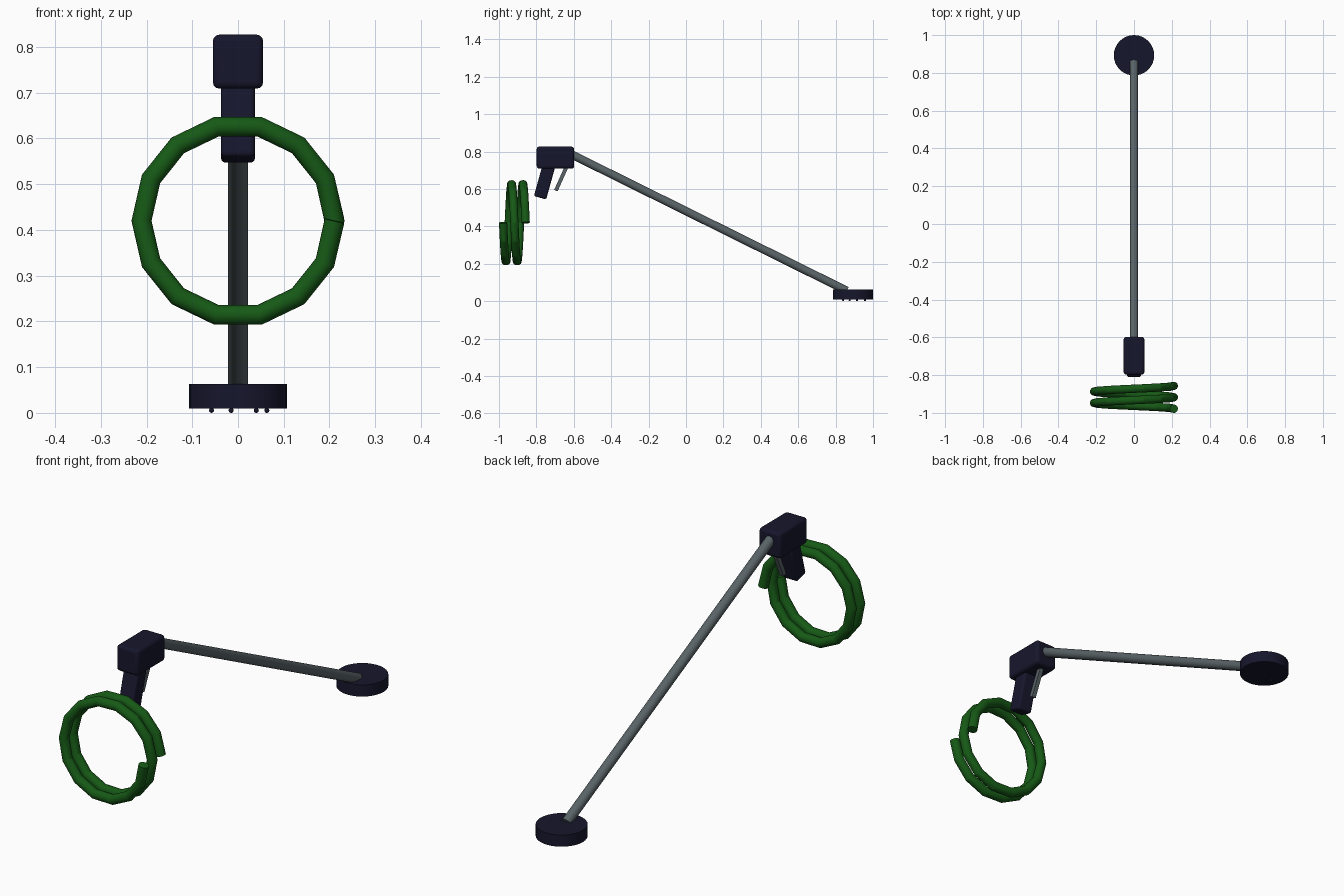
import bpy, math
from mathutils import Vector

if "Cube" in bpy.data.objects:
    bpy.data.objects.remove(bpy.data.objects["Cube"])


def material(name, rgb):
    m = bpy.data.materials.new(name)
    m.diffuse_color = (*rgb, 1)
    m.use_nodes = True
    m.node_tree.nodes["Principled BSDF"].inputs["Base Color"].default_value = m.diffuse_color
    return m


NAVY = material("dark_navy", (0.008, 0.008, 0.026))
GREY = material("steel_grey", (0.10, 0.125, 0.135))
GREEN = material("hose_green", (0.008, 0.10, 0.008))


def finish(name, mat, angle=30):
    ob = bpy.context.object
    ob.name = name
    ob.data.materials.clear()
    ob.data.materials.append(mat)
    bpy.ops.object.shade_smooth_by_angle(angle=math.radians(angle))
    return ob


def rod(name, a, b, radius, mat, sides=32):
    a, b = Vector(a), Vector(b)
    d = b - a
    bpy.ops.mesh.primitive_cylinder_add(vertices=sides, radius=radius, depth=d.length, location=(a + b) / 2,
                                        rotation=d.to_track_quat('Z', 'Y').to_euler())
    return finish(name, mat)


def box(name, loc, size, mat, tilt=0, bevel=0.01):
    bpy.ops.mesh.primitive_cube_add(size=1, location=loc, rotation=(tilt, 0, 0))
    bpy.context.object.scale = size
    bpy.ops.object.transform_apply(location=False, rotation=False, scale=True)
    ob = finish(name, mat)
    if bevel:
        mod = ob.modifiers.new("rounded_edges", 'BEVEL')
        mod.width, mod.segments = bevel, 3
    return ob


# Gun: body, raked grip and trigger
box("gun_body", (0, -0.698, 0.768), (0.11, 0.2, 0.118), NAVY, bevel=0.014)
box("grip", (0, -0.755, 0.645), (0.074, 0.068, 0.19), NAVY, tilt=-0.27, bevel=0.01)
box("trigger", (0, -0.665, 0.66), (0.02, 0.02, 0.15), GREY, tilt=-0.42, bevel=0)

# Wand and round floor head
rod("wand", (0, -0.61, 0.784), (0, 0.86, 0.056), 0.022, GREY)
rod("floor_head", (0, 0.893, 0.01), (0, 0.893, 0.063), 0.107, NAVY)

# Small nozzles under the head
for x, y in ((-0.058, 0.875), (-0.015, 0.957), (0.04, 0.84), (0.063, 0.914)):
    bpy.ops.mesh.primitive_uv_sphere_add(segments=12, ring_count=8, radius=0.0055, location=(x, y, 0.0055))
    finish("nozzle", NAVY)

# Hose: two turns, fourteen straight pieces each
PER_TURN, TURNS = 14, 2
curve = bpy.data.curves.new("hose_path", 'CURVE')
curve.dimensions = '3D'
curve.bevel_depth = 0.022
curve.bevel_resolution = 8
curve.use_fill_caps = True
n = PER_TURN * TURNS
sp = curve.splines.new('POLY')
sp.points.add(n)
for i, p in enumerate(sp.points):
    a = math.tau * i / PER_TURN
    p.co = (0.211 * math.cos(a), -0.857 - 0.121 * i / n, 0.42 + 0.211 * math.sin(a), 1)
hose = bpy.data.objects.new("hose", curve)
bpy.context.collection.objects.link(hose)
bpy.ops.object.select_all(action='DESELECT')
hose.select_set(True)
bpy.context.view_layer.objects.active = hose
bpy.ops.object.convert(target='MESH')
finish("hose", GREEN, 22)
